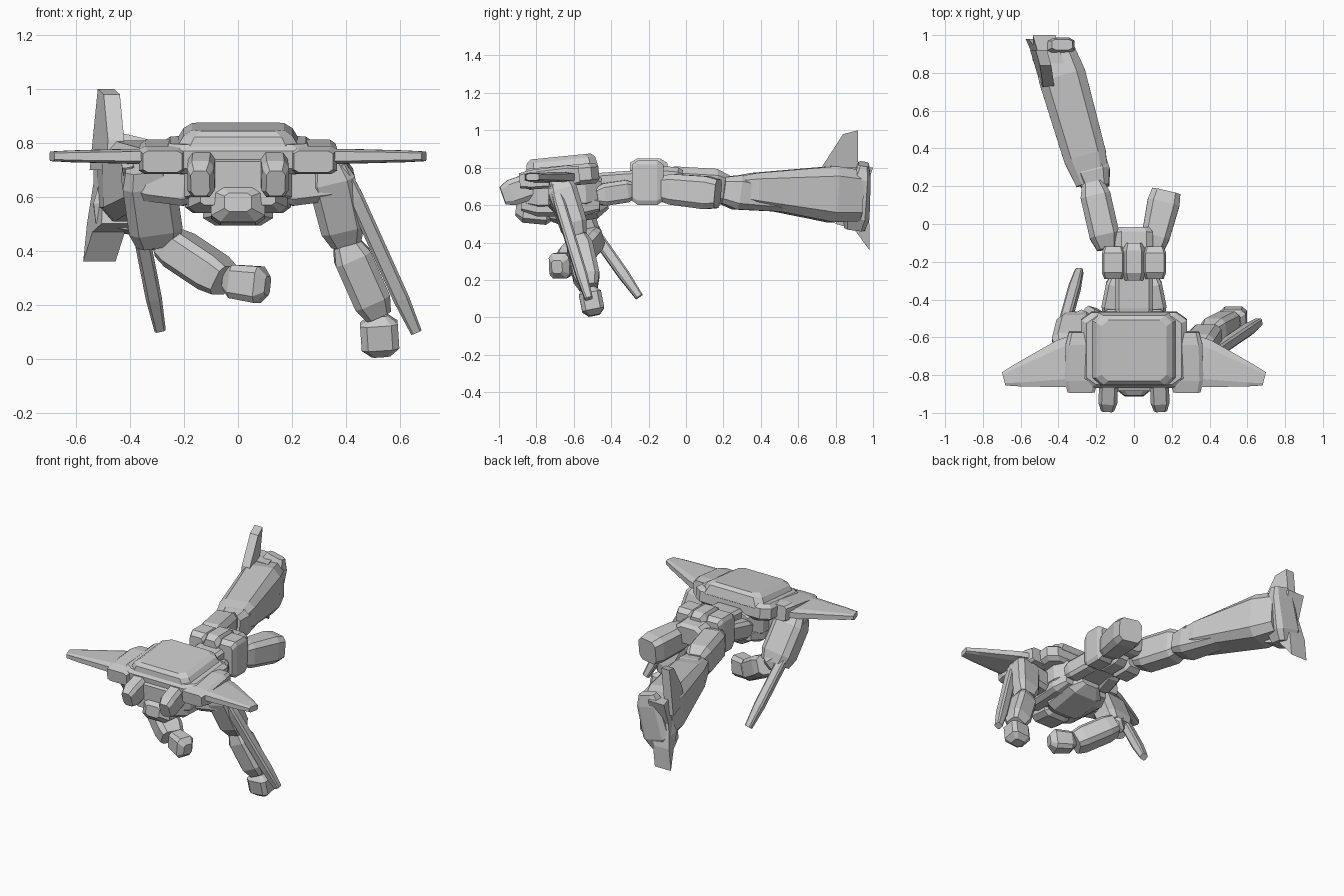
import bpy
import bmesh
from mathutils import Vector

cube = bpy.data.objects.get("Cube")
if cube:
    bpy.data.objects.remove(cube, do_unlink=True)

UP = Vector((0, 0, 1))
BACK = Vector((0, 1, 0))


def finish(name, bm):
    """Turn the bmesh into a flat shaded object."""
    bmesh.ops.recalc_face_normals(bm, faces=bm.faces)
    mesh = bpy.data.meshes.new(name)
    bm.to_mesh(mesh)
    bm.free()
    obj = bpy.data.objects.new(name, mesh)
    bpy.context.collection.objects.link(obj)


def skin(bm, rings):
    """Close a row of vertex rings into a solid."""
    for low, high in zip(rings, rings[1:]):
        for i in range(len(low)):
            bm.faces.new((low[i - 1], low[i], high[i], high[i - 1]))
    bm.faces.new(rings[0])
    bm.faces.new(rings[-1])


def armour(name, start, end, near, far=None, up=UP, cap=0.7, chamfer=0.35):
    """Faceted piece between two joints, with narrowed ends.

    near and far are its half width and half height at each joint.
    """
    start, end = Vector(start), Vector(end)
    near, far = Vector(near), Vector(far or near)
    along = (end - start).normalized()
    side = along.cross(up).normalized()
    rise = side.cross(along)
    k = 1 - chamfer
    outline = [(1, k), (k, 1), (-k, 1), (-1, k),
               (-1, -k), (-k, -1), (k, -1), (1, -k)]
    bm = bmesh.new()
    rings = []
    for t, scale in ((0, cap), (0.2, 1), (0.8, 1), (1, cap)):
        centre = start.lerp(end, t)
        w, h = near.lerp(far, t) * scale
        rings.append([bm.verts.new(centre + side * a * w + rise * b * h)
                      for a, b in outline])
    skin(bm, rings)
    finish(name, bm)


def armour_pair(name, start, end, near, far=None, **options):
    """The same piece on the left and the right."""
    for label, sign in (("left", 1), ("right", -1)):
        flip = Vector((sign, 1, 1))
        armour(f"{label}_{name}", Vector(start) * flip, Vector(end) * flip,
               near, far, **options)


def plate(name, profile, x, thickness, lean, yaw):
    """Side profile of y, z points, thickened across x, leaning and yawed."""
    front = min(y for y, z in profile)
    base = min(z for y, z in profile)
    bm = bmesh.new()
    rings = [[bm.verts.new((x + edge * thickness + lean * (z - base)
                            - yaw * (y - front), y, z))
              for y, z in profile] for edge in (-1, 1)]
    skin(bm, rings)
    finish(name, bm)


# Flight pack with side pods, wings and forward thrusters
armour("pack_base", (0, -.66, .7), (0, -.67, .81), (.28, .2), up=BACK, cap=.9,
       chamfer=.2)
armour("pack_cover", (0, -.66, .76), (0, -.67, .86), (.25, .2), (.19, .18),
       up=BACK, cap=.9, chamfer=.2)
armour_pair("wing_pod", (.28, -.89, .73), (.28, -.57, .76), (.09, .05),
            (.08, .06), cap=.8, chamfer=.25)
armour_pair("wing", (.3, -.72, .75), (.69, -.82, .75), (.15, .03), (.04, .02),
            cap=.9)
armour_pair("thruster", (.13, -.75, .73), (.14, -.98, .65), (.05, .07))

# Chest, collar and head
armour("chest", (0, -.88, .66), (0, -.45, .68), (.2, .1))
armour("head", (0, -.91, .58), (0, -.7, .56), (.1, .07), cap=.5)
armour_pair("chest_plate", (.1, -.88, .6), (.12, -.46, .6), (.08, .06), cap=.5)
armour_pair("shoulder", (.15, -.67, .63), (.38, -.65, .66), (.07, .07))
armour("belly", (0, -.75, .56), (0, -.42, .62), (.13, .08), cap=.5)

# Waist, hip blocks and rear skirt
armour("waist", (0, -.5, .69), (0, -.2, .71), (.1, .08), cap=.9, chamfer=.2)
armour_pair("waist_rib", (.13, -.48, .65), (.09, -.28, .68), (.05, .06))
armour("hip_centre", (0, -.3, .73), (0, -.1, .73), (.06, .12), cap=.8)
armour_pair("hip_block", (.11, -.29, .72), (.11, -.12, .72), (.06, .12),
            cap=.8, chamfer=.2)
armour("rear_skirt", (0, -.15, .74), (0, -.02, .73), (.1, .07), cap=.8)

# Left leg ends at the thigh
armour("left_thigh", (.1, -.13, .69), (.17, .17, .66), (.07, .08), (.09, .09),
       cap=.85)

# Trailing right leg
hip = (-.14, -.13, .71)
knee = (-.22, .22, .69)
ankle = (-.42, .92, .65)
armour("right_thigh", hip, knee, (.08, .1))
armour("right_knee", (-.2, .19, .68), (-.3, .6, .62), (.1, .1), (.07, .06))
armour("right_shin", knee, ankle, (.11, .07), (.13, .17), cap=.8)
plate("right_foot", [(.8, .5), (.9, .47), (.98, .36), (.98, .5), (.95, .65),
                     (1, .8), (.85, .8)], -.46, .06, .1, .3)
armour("right_heel", (-.46, .9, .48), (-.38, .95, .82), (.1, .08), (.08, .04),
       up=BACK)
plate("right_foot_fin", [(.72, .7), (.73, .81), (.84, .98), (.92, 1),
                         (.92, .7)], -.46, .03, .1, .3)

# Left arm, hanging outward
elbow = (.4, -.58, .43)
wrist = (.52, -.52, .16)
armour("left_upper_arm", (.33, -.68, .73), elbow, (.09, .08), (.08, .07),
       up=BACK)
armour("left_forearm", elbow, wrist, (.07, .07), up=BACK)
armour("left_hand", wrist, (.53, -.49, 0.01), (.07, .06), up=BACK, cap=.5)
armour("left_arm_blade", (.38, -.71, .72), (.66, -.52, .1), (.03, .03),
       up=BACK)

# Right arm, folded inward
elbow = (-.26, -.5, .43)
wrist = (-.05, -.63, .29)
armour("right_upper_arm", (-.34, -.68, .72), (-.3, -.52, .44), (.1, .08),
       up=BACK, cap=.8)
armour("right_elbow", (-.32, -.53, .48), elbow, (.05, .05))
armour("right_forearm", elbow, wrist, (.08, .07), cap=.85)
armour("right_hand", wrist, (.11, -.69, .27), (.05, .06), (.06, .07), cap=.5)
armour("right_arm_blade", (-.41, -.68, .72), (-.29, -.25, .11), (.03, .03),
       up=BACK)
